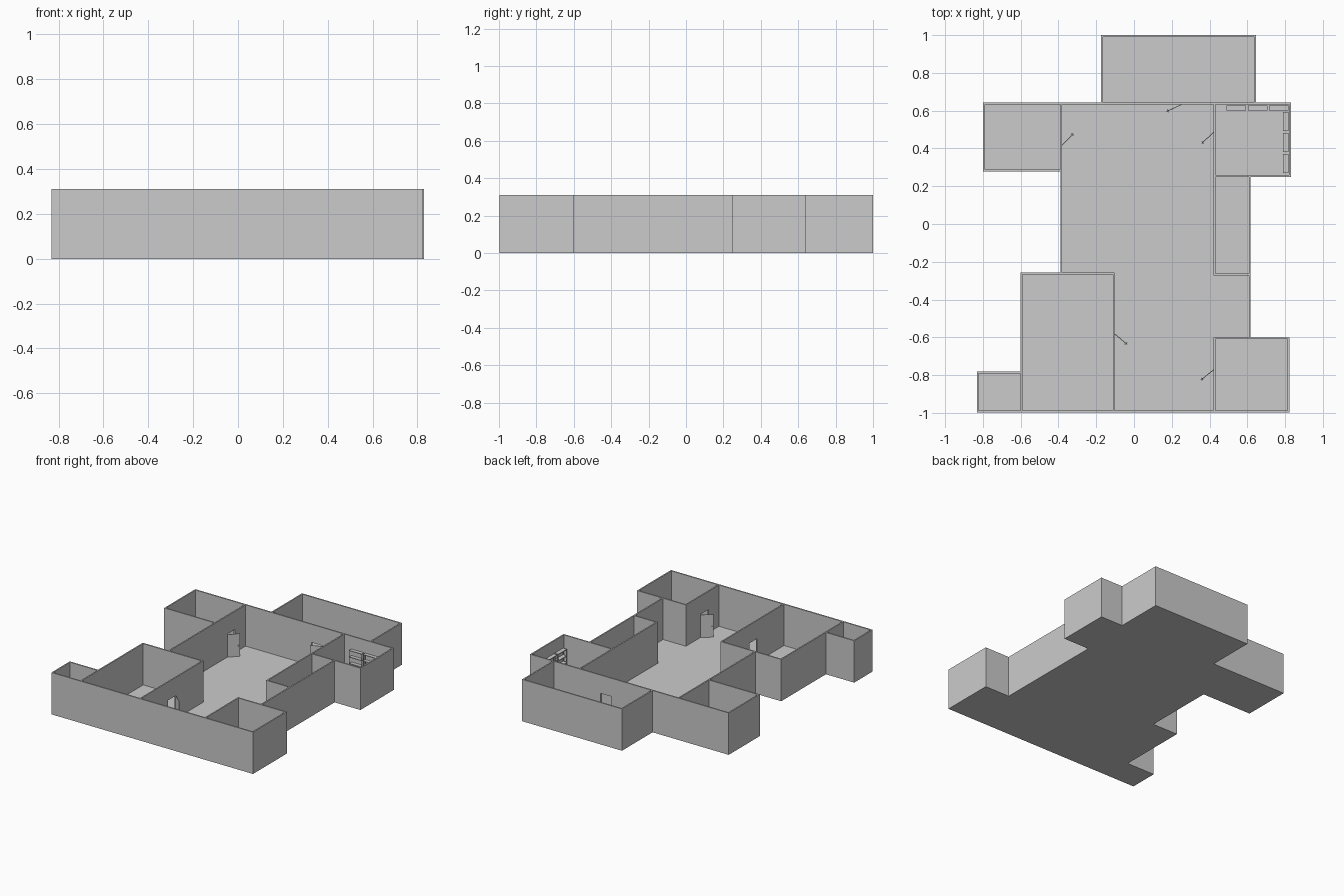
import bpy, bmesh, math
from mathutils import Matrix, Vector

if "Cube" in bpy.data.objects:
    bpy.data.objects.remove(bpy.data.objects["Cube"])

H, T, DOOR_H, DOOR_W, FLOOR = 0.31, 0.01, 0.175, 0.09, 0.004

grey = bpy.data.materials.new("plain_grey")
grey.diffuse_color = (0.6, 0.6, 0.6, 1)
grey.use_nodes = True
grey.node_tree.nodes["Principled BSDF"].inputs["Base Color"].default_value = grey.diffuse_color


def make(name, boxes, matrix=None):
    """One object out of axis-aligned boxes (x0, x1, y0, y1, z0, z1)."""
    bm = bmesh.new()
    for x0, x1, y0, y1, z0, z1 in boxes:
        m = Matrix.Translation(((x0 + x1) / 2, (y0 + y1) / 2, (z0 + z1) / 2))
        m = m @ Matrix.Diagonal((x1 - x0, y1 - y0, z1 - z0, 1))
        bmesh.ops.create_cube(bm, size=1, matrix=m)
    me = bpy.data.meshes.new(name)
    bm.to_mesh(me)
    bm.free()
    me.materials.append(grey)
    ob = bpy.data.objects.new(name, me)
    bpy.context.collection.objects.link(ob)
    if matrix:
        ob.matrix_world = matrix
    return ob


def wall(name, axis, pos, a, b, door=None):
    """Wall running along an axis at centre line pos, with an optional doorway."""
    a, b = a - T / 2, b + T / 2
    spans = [(a, b, 0, H)]
    if door is not None:
        d0, d1 = door, door + DOOR_W
        spans = [(a, d0, 0, H), (d1, b, 0, H), (d0, d1, DOOR_H, H)]
    boxes = []
    for s, e, z0, z1 in spans:
        if axis == "x":
            boxes.append((s, e, pos - T / 2, pos + T / 2, z0, z1))
        else:
            boxes.append((pos - T / 2, pos + T / 2, s, e, z0, z1))
    make(name, boxes)


# floors
for name, x0, x1, y0, y1 in [
    ("back_room", -0.17, 0.645, 0.64, 0.998),
    ("left_back_room", -0.80, -0.385, 0.28, 0.64),
    ("right_back_room", 0.425, 0.83, 0.25, 0.64),
    ("hall", -0.385, 0.425, -0.265, 0.64),
    ("side_closet", 0.425, 0.615, -0.265, 0.25),
    ("lower_hall", -0.105, 0.425, -0.998, -0.265),
    ("hall_alcove", 0.425, 0.615, -0.605, -0.265),
    ("left_front_room", -0.595, -0.105, -0.998, -0.265),
    ("left_nook", -0.83, -0.595, -0.998, -0.785),
    ("right_front_room", 0.425, 0.82, -0.998, -0.605),
]:
    make(name + "_floor", [(x0, x1, y0, y1, 0, FLOOR)])

# walls along x
for name, y, a, b, door in [
    ("back_wall", 0.995, -0.17, 0.64, None),
    ("hall_back_wall", 0.637, -0.795, 0.825, 0.16),
    ("left_back_room_front_wall", 0.283, -0.795, -0.385, None),
    ("right_back_room_front_wall", 0.254, 0.425, 0.825, None),
    ("closet_front_wall", -0.267, 0.425, 0.613, None),
    ("left_front_room_back_wall", -0.263, -0.595, -0.107, None),
    ("right_front_room_back_wall", -0.605, 0.425, 0.817, None),
    ("left_nook_back_wall", -0.787, -0.827, -0.595, None),
    ("front_wall", -0.993, -0.827, 0.817, None),
]:
    wall(name, "x", y, a, b, door)

# walls along y
for name, x, a, b, door in [
    ("back_room_left_wall", -0.17, 0.64, 0.995, None),
    ("back_room_right_wall", 0.64, 0.64, 0.995, None),
    ("left_back_room_left_wall", -0.795, 0.283, 0.637, None),
    ("hall_left_wall", -0.385, -0.263, 0.637, 0.417),
    ("right_back_room_left_wall", 0.426, 0.254, 0.637, 0.395),
    ("right_back_room_right_wall", 0.825, 0.254, 0.637, None),
    ("closet_left_wall", 0.426, -0.267, 0.254, None),
    ("hall_right_wall", 0.613, -0.605, 0.254, None),
    ("right_front_room_left_wall", 0.426, -0.993, -0.605, -0.862),
    ("right_front_room_right_wall", 0.817, -0.993, -0.605, None),
    ("left_front_room_right_wall", -0.107, -0.993, -0.263, -0.672),
    ("left_front_room_left_wall", -0.595, -0.993, -0.263, None),
    ("left_nook_left_wall", -0.827, -0.993, -0.787, None),
]:
    wall(name, "y", x, a, b, door)

# open door leaves with a knob on each side, turned about the hinge
for name, hx, hy, tx, ty in [
    ("left_back_door", -0.38, 0.417, -0.32, 0.48),
    ("right_back_door", 0.421, 0.485, 0.362, 0.43),
    ("right_front_door", 0.421, -0.772, 0.362, -0.82),
    ("left_front_door", -0.102, -0.582, -0.033, -0.64),
    ("hall_back_door", 0.25, 0.632, 0.172, 0.595),
]:
    m = Matrix.Translation((hx, hy, 0)) @ Matrix.Rotation(math.atan2(ty - hy, tx - hx), 4, "Z")
    make(name, [
        (0, DOOR_W - 0.004, -0.002, 0.002, FLOOR, DOOR_H - 0.003),
        (0.074, 0.081, -0.008, 0.008, 0.08, 0.087),
    ], m)


# storage racks: boards between corner posts, along the back and right walls
def rack(name, x0, x1, y0, y1):
    p = 0.003
    boxes = [(x0, x1, y0, y1, z, z + 0.005) for z in (0.02, 0.068, 0.116, 0.164, 0.212)]
    boxes += [(x, x + p, y, y + p, FLOOR, 0.217) for x in (x0, x1 - p) for y in (y0, y1 - p)]
    make(name, boxes)


for i in range(3):
    x = 0.49 + i * 0.113
    rack("back_rack", x, x + 0.103, 0.602, 0.628)
    y = 0.27 + i * 0.111
    rack("side_rack", 0.788, 0.818, y, y + 0.1)
